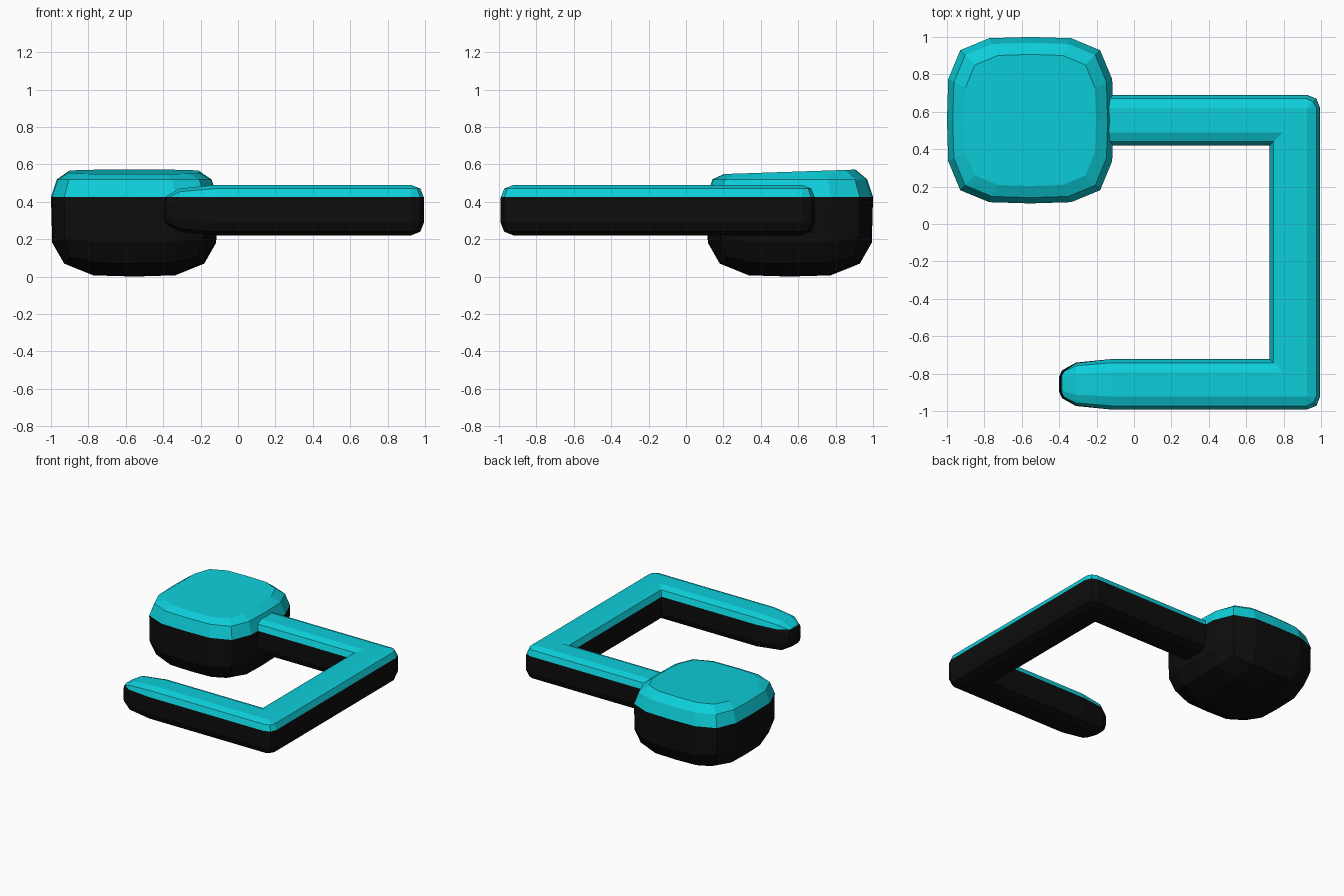
import bpy, bmesh
from mathutils import Vector

if "Cube" in bpy.data.objects:
    bpy.data.objects.remove(bpy.data.objects["Cube"])

SPLIT = 0.425  # height where the black base meets the cyan top


def material(name, rgb):
    m = bpy.data.materials.new(name)
    m.diffuse_color = (*rgb, 1)
    m.use_nodes = True
    m.node_tree.nodes["Principled BSDF"].inputs["Base Color"].default_value = m.diffuse_color
    return m


BLACK = material("matte black", (0.004, 0.004, 0.004))
CYAN = material("bright cyan", (0.004, 0.62, 0.70))


def finish(name, bm):
    """Colour faces by height and add the object to the scene."""
    bmesh.ops.remove_doubles(bm, verts=bm.verts, dist=0.0005)
    bmesh.ops.bisect_plane(bm, geom=bm.verts[:] + bm.edges[:] + bm.faces[:], dist=0.0005,
                           plane_co=(0, 0, SPLIT), plane_no=(0, 0, 1))
    bmesh.ops.recalc_face_normals(bm, faces=bm.faces)
    for f in bm.faces:
        f.material_index = int(f.calc_center_median().z > SPLIT)
    me = bpy.data.meshes.new(name)
    bm.to_mesh(me)
    bm.free()
    me.materials.append(BLACK)
    me.materials.append(CYAN)
    ob = bpy.data.objects.new(name, me)
    bpy.context.collection.objects.link(ob)


# Rounded head: a cube grid pushed to a superellipsoid, with a flattened top
bm = bmesh.new()
bmesh.ops.create_cube(bm, size=2)
bmesh.ops.subdivide_edges(bm, edges=bm.edges[:], cuts=3, use_grid_fill=True)
TOP = {0: (SPLIT, 1.0), 1: (0.52, 0.93), 2: (0.56, 0.79)}
for v in bm.verts:
    p = v.co.copy()
    level = round(p.z * 2)
    if level < 0:
        q = p / (abs(p.x)**4 + abs(p.y)**4 + abs(p.z)**4) ** 0.25
        z = 0.435 + 0.435 * q.z - (0.04 if level == -1 else 0)
    else:
        n = max((abs(p.x)**4 + abs(p.y)**4) ** 0.25, 1e-6)
        edge = max(abs(p.x), abs(p.y))
        z, s = TOP[level]
        q = p / n * s * edge
        if level == 2:
            z += 0.015 * q.y  # slight tilt of the top
    v.co = (-0.555 + 0.445 * q.x, 0.555 + 0.445 * q.y, z)
finish("rounded_head", bm)

# Hooked arm: 12-sided section swept round two corners to a tapered tip
A, B, C = 0.065, 0.115, 0.135
quarter = [(C, A), (B, B), (A, C)]
SECTION = (quarter + [(-u, w) for u, w in reversed(quarter)]
           + [(-u, -w) for u, w in quarter] + [(u, -w) for u, w in reversed(quarter)])
ZC = 0.355
CX, CY0, CY1 = 0.86, 0.555, -0.857
rings = []


def straight(x, y, side, s=1.0):
    rings.append([Vector((x, y + side * u * s, ZC + w * s)) for u, w in SECTION])


def corner(y, side, order):
    """Three rings that meet on the inside and round the outside."""
    for k in order:
        ring = []
        for u, w in SECTION:
            cut = u * 0.852 if u > A else u
            dx, dy = [(min(u, A), u), (cut, cut), (u, min(u, A))][k]
            ring.append(Vector((CX + dx, y + side * dy, ZC + w)))
        rings.append(ring)


straight(-0.3, CY0, 1)
corner(CY0, 1, (0, 1, 2))
corner(CY1, -1, (2, 1, 0))
for x, s in ((-0.12, 1.0), (-0.31, 0.86), (-0.385, 0.55), (-0.40, 0.3)):
    straight(x, CY1, -1, s)

bm = bmesh.new()
loops = [[bm.verts.new(p) for p in r] for r in rings]
for a, b in zip(loops, loops[1:]):
    for i in range(12):
        j = (i + 1) % 12
        bm.faces.new((a[i], a[j], b[j], b[i]))
bm.faces.new(loops[0])
bm.faces.new(loops[-1])
finish("hooked_arm", bm)
